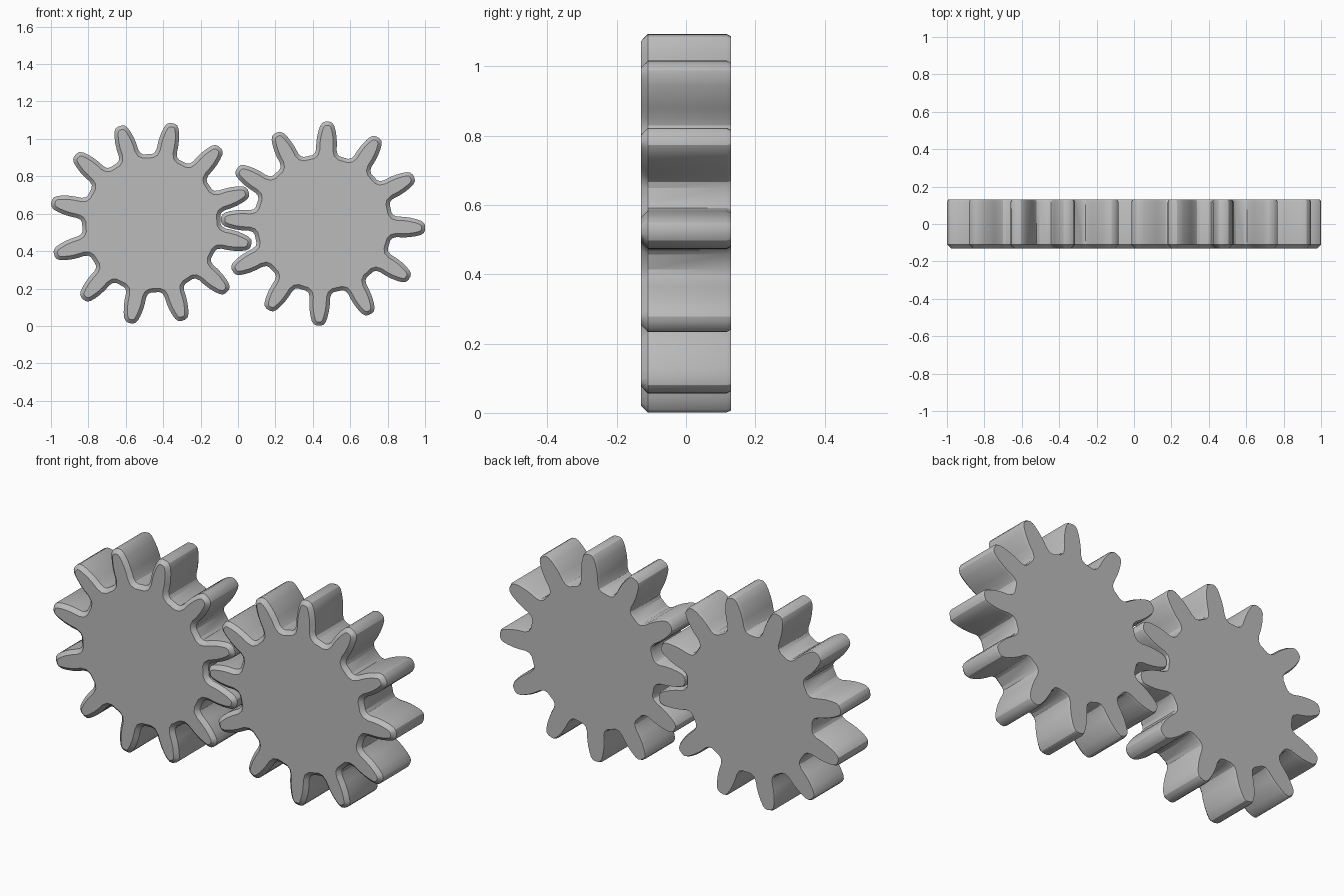
import bpy, bmesh
from math import radians, pi
from mathutils import Vector, Matrix

cube = bpy.data.objects.get("Cube")
if cube:
    bpy.data.objects.remove(cube, do_unlink=True)

TEETH = 12

grey = bpy.data.materials.new("plain grey")
grey.use_nodes = True
grey.diffuse_color = (0.5, 0.5, 0.5, 1)
grey.node_tree.nodes["Principled BSDF"].inputs["Base Color"].default_value = (0.5, 0.5, 0.5, 1)

# One tooth flank: distance from the gear centre, half width of the tooth
FLANK = [(0.363, 0.074), (0.374, 0.061), (0.395, 0.055), (0.43, 0.055), (0.465, 0.052),
         (0.5, 0.045), (0.525, 0.037), (0.54, 0.026), (0.546, 0.011)]

# Cross-sections along the depth: y, inset of the outline (wide front chamfer, fine back one)
SECTIONS = [(-0.13, 0.02), (-0.11, 0.0), (0.117, 0.0), (0.13, 0.006)]


def gear_outline(phase):
    """Counter-clockwise outline of the whole gear."""
    tooth = [Vector((r, -w)) for r, w in FLANK] + [Vector((r, w)) for r, w in reversed(FLANK)]
    points = []
    for i in range(TEETH):
        turn = Matrix.Rotation(phase + i * 2 * pi / TEETH, 2)
        points += [turn @ p for p in tooth]
    return points


def inset(points, amount):
    """Move each outline point inwards along its mitred normal."""
    moved = []
    for i, p in enumerate(points):
        a = (p - points[i - 1]).normalized()
        b = (points[(i + 1) % len(points)] - p).normalized()
        tangent = (a + b).normalized()
        inward = Vector((-tangent.y, tangent.x))
        moved.append(p + inward * amount / max(a.dot(tangent), 0.7))
    return moved


def make_gear(name, x, z, phase):
    outline = gear_outline(radians(phase))
    count = len(outline)
    bm = bmesh.new()
    rings = [[bm.verts.new((p.x, y, p.y)) for p in inset(outline, amount)]
             for y, amount in SECTIONS]
    # Toothed rim and chamfers
    for near, far in zip(rings, rings[1:]):
        for i in range(count):
            j = (i + 1) % count
            bm.faces.new((near[i], near[j], far[j], far[i]))
    # Flat front and back
    bm.faces.new(rings[0])
    bm.faces.new(rings[-1])
    bmesh.ops.recalc_face_normals(bm, faces=bm.faces)
    mesh = bpy.data.meshes.new(name)
    bm.to_mesh(mesh)
    bm.free()
    mesh.materials.append(grey)
    gear = bpy.data.objects.new(name, mesh)
    gear.location = (x, 0, z)
    bpy.context.collection.objects.link(gear)
    bpy.ops.object.select_all(action='DESELECT')
    gear.select_set(True)
    bpy.context.view_layer.objects.active = gear
    bpy.ops.object.shade_smooth_by_angle(angle=radians(25))


make_gear("right_gear", -0.463, 0.549, 18)
make_gear("left_gear", 0.455, 0.547, -2.5)
